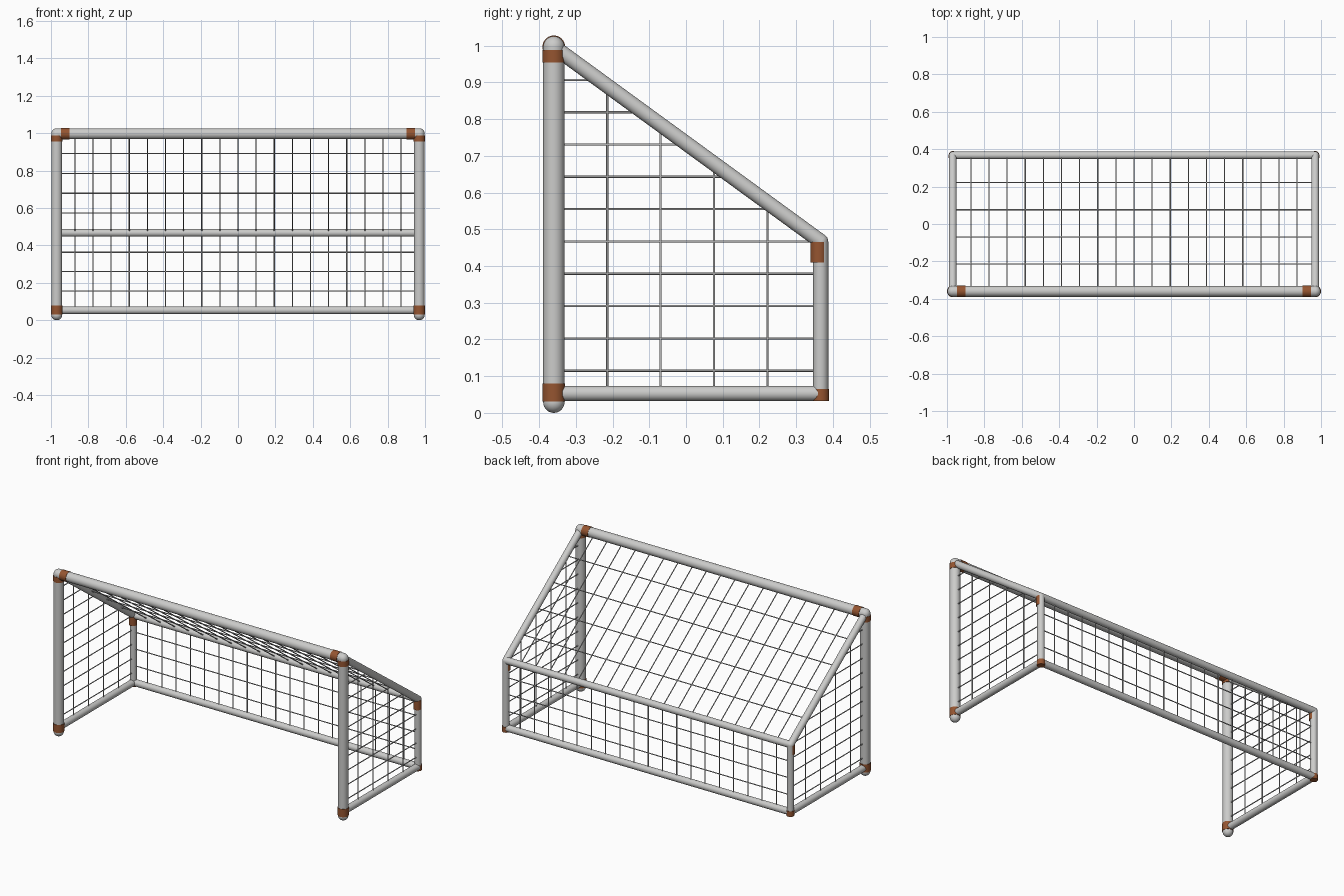
import bpy
import math
from mathutils import Vector

if "Cube" in bpy.data.objects:
    bpy.data.objects.remove(bpy.data.objects["Cube"])


def material(name, rgb):
    m = bpy.data.materials.new(name)
    m.diffuse_color = (*rgb, 1)
    m.use_nodes = True
    m.node_tree.nodes["Principled BSDF"].inputs["Base Color"].default_value = m.diffuse_color
    return m


GREY = material("light grey pipe", (0.6, 0.6, 0.59))
BROWN = material("brown collar", (0.3, 0.09, 0.03))
NET = material("grey net", (0.5, 0.5, 0.5))


def finish(name, mat):
    ob = bpy.context.object
    ob.name = name
    ob.data.materials.append(mat)
    bpy.ops.object.shade_smooth_by_angle(angle=math.radians(50))
    return ob


def pipe(name, a, b, r, mat, sides=32):
    a, b = Vector(a), Vector(b)
    d = b - a
    bpy.ops.mesh.primitive_cylinder_add(
        vertices=sides, radius=r, depth=d.length, location=(a + b) / 2,
        rotation=d.to_track_quat('Z', 'Y').to_euler())
    return finish(name, mat)


def ball(name, p, r):
    bpy.ops.mesh.primitive_uv_sphere_add(segments=32, ring_count=16, radius=r, location=p)
    return finish(name, GREY)


# Main dimensions
X, YF, YB = 0.969, -0.36, 0.367
ZT, ZB, Z0, ZM = 0.997, 0.029, 0.053, 0.467
R, RS, RC, RW = 0.029, 0.0205, 0.031, 0.003


def slope_z(y):
    return ZT + (ZM - ZT) * (y - YF) / (YB - YF)


# Frame sides
for s, side in ((-1, "left"), (1, "right")):
    x = s * X
    pipe(side + "_front_post", (x, YF, ZB), (x, YF, ZT), R, GREY)
    ball(side + "_post_foot", (x, YF, ZB), R)
    ball(side + "_post_top", (x, YF, ZT), R)
    pipe(side + "_rear_post", (x, YB, 0.035), (x, YB, ZM), RS, GREY)
    ball(side + "_rear_elbow", (x, YB, ZM), RS)
    pipe(side + "_base_bar", (x, YF, Z0), (x, YB, Z0), RS, GREY)
    pipe(side + "_slope_bar", (x, YF, ZT), (x, YB, ZM), RS, GREY)
    # Collars
    pipe(side + "_upper_collar", (x, YF, 0.955), (x, YF, 0.989), RC, BROWN)
    pipe(side + "_lower_collar", (x, YF, 0.031), (x, YF, 0.08), RC, BROWN)
    pipe(side + "_crossbar_collar", (s * 0.9, YF, ZT), (s * 0.946, YF, ZT), RC, BROWN)
    pipe(side + "_rear_upper_collar", (x, 0.362, 0.41), (x, 0.362, 0.466), 0.023, BROWN)
    pipe(side + "_rear_lower_collar", (x, 0.368, 0.032), (x, 0.368, 0.065), 0.022, BROWN)

# Long bars
pipe("crossbar", (-X, YF, ZT), (X, YF, ZT), R, GREY)
pipe("rear_top_bar", (-X, YB, ZM), (X, YB, ZM), RS, GREY)
pipe("rear_base_bar", (-X, YB, Z0), (X, YB, Z0), RS, GREY)

# Side nets: level strands stop at the sloping bar
for s in (-1, 1):
    x = s * X
    for i in range(1, 11):
        z = ZB + (ZT - ZB) * i / 11 - 0.002
        y = YB if z < ZM else YF + (ZT - z) / (ZT - ZM) * (YB - YF)
        pipe("side_net_level", (x, YF, z), (x, y, z), RW, NET, 8)
    for i in range(1, 5):
        y = YF + (YB - YF) * i / 5
        pipe("side_net_upright", (x, y, Z0), (x, y, slope_z(y)), RW, NET, 8)

# Roof and rear nets
for i in range(1, 20):
    x = -X + 2 * X * i / 20
    pipe("roof_net_strand", (x, YF, ZT), (x, YB, ZM), RW, NET, 8)
    pipe("rear_net_upright", (x, YB, Z0), (x, YB, ZM), RW, NET, 8)
for i in range(1, 5):
    y = YF + (YB - YF) * i / 5
    pipe("roof_net_level", (-X, y, slope_z(y)), (X, y, slope_z(y)), RW, NET, 8)
for i in range(1, 4):
    z = Z0 + (ZM - Z0) * i / 4
    pipe("rear_net_level", (-X, YB, z), (X, YB, z), RW, NET, 8)
